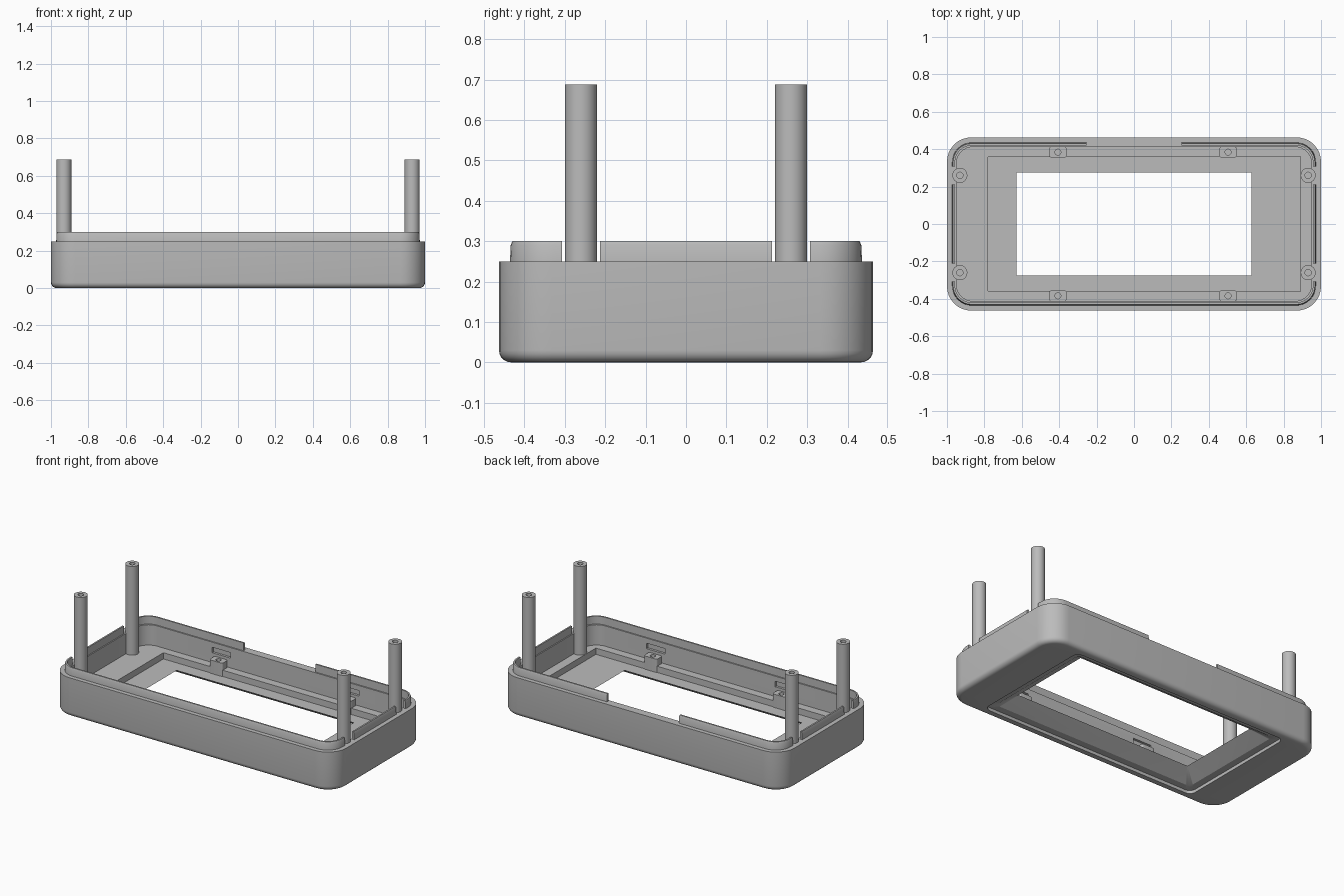
import bpy, bmesh, math

if "Cube" in bpy.data.objects:
    bpy.data.objects.remove(bpy.data.objects["Cube"])

grey = bpy.data.materials.new("plain_grey")
grey.diffuse_color = (0.5, 0.5, 0.5, 1)
grey.use_nodes = True
grey.node_tree.nodes["Principled BSDF"].inputs["Base Color"].default_value = grey.diffuse_color
SEG = 8


def rounded(hx, hy, r, z, cx=0, cy=0):
    """Rounded rectangle loop at height z."""
    pts = []
    for k, (sx, sy) in enumerate([(1, 1), (-1, 1), (-1, -1), (1, -1)]):
        for i in range(SEG + 1):
            a = math.pi / 2 * (k + i / SEG)
            pts.append((cx + sx * (hx - r) + r * math.cos(a),
                        cy + sy * (hy - r) + r * math.sin(a), z))
    return pts


def loft(name, loops):
    """Skin a closed cycle of loops into a ring-shaped solid."""
    bm = bmesh.new()
    rings = [[bm.verts.new(p) for p in loop] for loop in loops]
    n = len(rings[0])
    for a, b in zip(rings, rings[1:] + rings[:1]):
        for i in range(n):
            j = (i + 1) % n
            bm.faces.new((a[i], a[j], b[j], b[i]))
    bmesh.ops.remove_doubles(bm, verts=bm.verts, dist=1e-5)
    bmesh.ops.recalc_face_normals(bm, faces=bm.faces)
    me = bpy.data.meshes.new(name)
    bm.to_mesh(me)
    bm.free()
    ob = bpy.data.objects.new(name, me)
    bpy.context.collection.objects.link(ob)
    me.materials.append(grey)
    return ob


def cut(ob, boxes):
    """Subtract (centre, size) boxes."""
    for centre, size in boxes:
        bpy.ops.mesh.primitive_cube_add(size=1, location=centre)
        cutter = bpy.context.object
        cutter.scale = size
        bpy.context.view_layer.objects.active = ob
        mod = ob.modifiers.new("cut", 'BOOLEAN')
        mod.operation = 'DIFFERENCE'
        mod.solver = 'EXACT'
        mod.object = cutter
        bpy.ops.object.modifier_apply(modifier=mod.name)
        bpy.data.objects.remove(cutter)


def smooth(ob):
    bpy.ops.object.select_all(action='DESELECT')
    ob.select_set(True)
    bpy.context.view_layer.objects.active = ob
    bpy.ops.object.shade_smooth_by_angle(angle=math.radians(30))


parts = []

# Shell: recessed window rim, filleted outside, wall, floor, pocket, flared window
FIL = 0.03
loops = [rounded(0.72, 0.365, 0.03, 0.02),
         rounded(0.765, 0.41, 0.04, 0.02),
         rounded(0.765, 0.41, 0.04, 0)]
for i in range(6):
    a = math.pi / 2 * i / 5
    d = FIL * (1 - math.sin(a))
    loops.append(rounded(1 - d, 0.463 - d, 0.13 - d, FIL * (1 - math.cos(a))))
loops += [rounded(1, 0.463, 0.13, 0.25),
          rounded(0.95, 0.412, 0.09, 0.25),
          rounded(0.95, 0.412, 0.09, 0.12),
          rounded(0.835, 0.36, 0.002, 0.12, cx=0.055),
          rounded(0.835, 0.36, 0.002, 0.08, cx=0.055),
          rounded(0.627, 0.275, 0.002, 0.08)]
shell = loft("shell", loops)
CLIP_X = (-0.407, 0.503)
cut(shell, [((x, s * 0.412, 0.2), (0.13, 0.03, 0.035)) for x in CLIP_X for s in (-1, 1)])
parts.append(shell)

# Locating lip, open at the back and around the posts
lip = loft("locating_lip", [rounded(0.972, 0.436, 0.105, 0.245),
                            rounded(0.971, 0.434, 0.104, 0.29),
                            rounded(0.967, 0.430, 0.10, 0.30),
                            rounded(0.957, 0.420, 0.09, 0.30),
                            rounded(0.957, 0.420, 0.09, 0.245)])
gaps = [((0, 0.43, 0.3), (0.51, 0.1, 0.2))]
gaps += [((sx * 0.965, sy * 0.26, 0.3), (0.1, 0.095, 0.2)) for sx in (-1, 1) for sy in (-1, 1)]
cut(lip, gaps)
parts.append(lip)


# Screw posts with blind holes
def post_loops(x, y):
    prof = [(0.0005, 0.11), (0.04, 0.11), (0.04, 0.688), (0.017, 0.688), (0.017, 0.58), (0.0005, 0.58)]
    return [rounded(r, r, r, z, x, y) for r, z in prof]


for sx in (-1, 1):
    for sy in (-1, 1):
        parts.append(loft("screw_post", post_loops(sx * 0.931, sy * 0.26)))

# Small fixing bosses along the long walls
for x in CLIP_X:
    for s in (-1, 1):
        y = s * 0.384
        parts.append(loft("fixing_boss", [rounded(0.047, 0.028, 0.012, 0.075, x, y),
                                          rounded(0.047, 0.028, 0.012, 0.165, x, y),
                                          rounded(0.016, 0.016, 0.016, 0.165, x, y),
                                          rounded(0.016, 0.016, 0.016, 0.075, x, y)]))

for ob in parts:
    smooth(ob)
